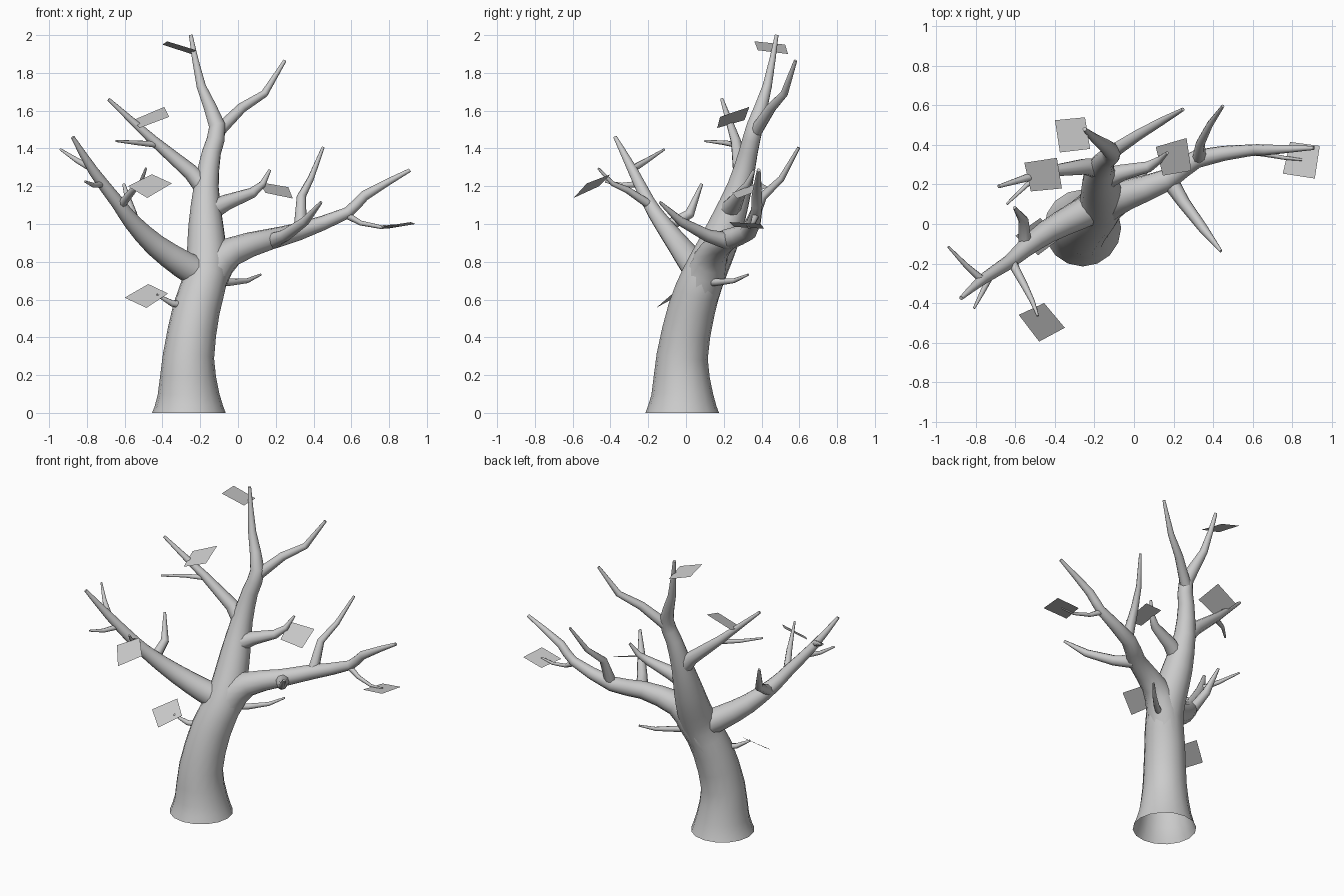
import bpy, bmesh, math
from mathutils import Vector


def tube(name, pts, sides=12, smooth=1, cap_start=True):
    """Tapered tube through (x, y, z, radius) points with softened bends."""
    p = [Vector(q) for q in pts]
    path = []
    for i in range(len(p) - 1):
        path.append(p[i])
        a, b, c, d = p[max(i - 1, 0)], p[i], p[i + 1], p[min(i + 2, len(p) - 1)]
        for k in range(1, smooth + 1):
            t = k / (smooth + 1)
            path.append(0.5 * (2 * b + (c - a) * t + (2 * a - 5 * b + 4 * c - d) * t * t
                               + (3 * b - a - 3 * c + d) * t ** 3))
    path.append(p[-1])
    centres = [q.to_3d() for q in path]
    bm = bmesh.new()
    rings, side = [], None
    for i, q in enumerate(path):
        if i == 0 and not cap_start:
            tan = Vector((0, 0, 1))      # flat cut on the ground
        else:
            tan = (centres[min(i + 1, len(path) - 1)] - centres[max(i - 1, 0)]).normalized()
        if side is None:
            side = tan.orthogonal()
        side = (side - tan * side.dot(tan)).normalized()
        other = tan.cross(side)
        ring = []
        for k in range(sides):
            a = 2 * math.pi * k / sides
            ring.append(bm.verts.new(centres[i] + q.w * (side * math.cos(a) + other * math.sin(a))))
        rings.append(ring)
    for r, s in zip(rings, rings[1:]):
        for k in range(sides):
            n = (k + 1) % sides
            bm.faces.new((r[k], r[n], s[n], s[k]))
    bm.faces.new(rings[-1])
    if cap_start:
        bm.faces.new(rings[0][::-1])
    for f in bm.faces:
        f.smooth = len(f.verts) == 4
    me = bpy.data.meshes.new(name)
    bm.to_mesh(me)
    bm.free()
    bpy.context.collection.objects.link(bpy.data.objects.new(name, me))


def leaf(name, corners):
    me = bpy.data.meshes.new(name)
    me.from_pydata(corners, [], [(0, 1, 2, 3)])
    bpy.context.collection.objects.link(bpy.data.objects.new(name, me))


# Trunk, open at the ground, running up to the top tip
tube("trunk", [(-.26, -.02, 0, .195), (-.262, -.02, .1, .163), (-.262, -.02, .3, .136),
               (-.22, .03, .55, .125), (-.17, .09, .72, .115), (-.165, .155, .86, .105),
               (-.17, .215, 1.0, .092), (-.168, .285, 1.2, .066), (-.14, .33, 1.38, .05),
               (-.11, .365, 1.52, .044), (-.195, .43, 1.73, .025), (-.25, .48, 2.0, .01)],
     sides=16, cap_start=False)

# Main limbs
tube("right_limb", [(-.21, .05, .6, .115), (-.14, .11, .75, .105), (-.03, .15, .855, .077),
                    (.17, .225, .92, .056), (.32, .33, .96, .047), (.58, .372, 1.06, .03),
                    (.67, .375, 1.15, .027), (.91, .385, 1.285, .01)])
tube("left_limb", [(-.17, .1, .72, .085), (-.29, .04, .785, .075), (-.44, -.04, .89, .06),
                   (-.56, -.13, 1.01, .045), (-.635, -.195, 1.11, .036),
                   (-.765, -.28, 1.28, .027), (-.875, -.375, 1.46, .01)])
tube("top_right_branch", [(-.125, .355, 1.47, .036), (.02, .45, 1.615, .027),
                          (.14, .52, 1.69, .02), (.248, .58, 1.865, .009)], 10, 0)
tube("upper_left_branch", [(-.16, .28, 1.17, .055), (-.25, .29, 1.275, .042),
                           (-.44, .265, 1.435, .027), (-.685, .19, 1.66, .009)], 10, 0)
tube("short_right_branch", [(-.17, .22, 1.06, .06), (-.06, .26, 1.115, .042),
                            (.075, .29, 1.165, .028), (.13, .325, 1.21, .018),
                            (.168, .36, 1.285, .008)], 10, 0)

# Side twigs
twigs = {
    "right_up_twig": [(.33, .33, .97, .036), (.335, .405, 1.145, .024),
                      (.385, .505, 1.24, .017), (.45, .597, 1.405, .008)],
    "right_front_twig": [(.18, .22, .91, .045), (.25, .11, .94, .033),
                         (.355, -.03, 1.015, .024), (.44, -.138, 1.115, .008)],
    "right_end_twig": [(.57, .37, 1.05, .02), (.65, .355, 1.005, .013),
                       (.76, .335, .983, .01), (.85, .325, .993, .006)],
    "upper_left_twig": [(-.42, .27, 1.42, .018), (-.54, .2, 1.43, .012), (-.645, .1, 1.44, .006)],
    "left_end_twig": [(-.765, -.285, 1.29, .02), (-.85, -.21, 1.335, .014),
                      (-.94, -.115, 1.395, .006)],
    "left_small_twig": [(-.72, -.25, 1.21, .018), (-.765, -.34, 1.205, .013),
                        (-.81, -.427, 1.225, .006)],
    "left_front_twig": [(-.62, -.19, 1.1, .024), (-.555, -.31, 1.18, .018),
                        (-.515, -.39, 1.215, .013), (-.487, -.465, 1.295, .006)],
    "left_back_twig": [(-.55, -.11, .98, .034), (-.56, .02, 1.055, .026), (-.605, .083, 1.212, .008)],
    "trunk_left_twig": [(-.28, .0, .57, .022), (-.35, -.04, .58, .017), (-.43, -.07, .625, .007)],
    "trunk_right_twig": [(-.15, .09, .69, .024), (-.04, .17, .692, .019),
                         (.05, .255, .7, .013), (.12, .33, .732, .006)],
}
for name, pts in twigs.items():
    tube(name, pts, 8, 0)

# Square leaves
leaf("leaf_top", [(-.4, .525, 1.95), (-.248, .54, 1.9), (-.222, .38, 1.92), (-.375, .362, 1.967)])
leaf("leaf_upper_left", [(-.555, .31, 1.55), (-.39, .335, 1.62), (-.365, .18, 1.567), (-.522, .165, 1.508)])
leaf("leaf_middle_right", [(.11, .39, 1.222), (.266, .435, 1.195), (.29, .27, 1.135), (.146, .245, 1.165)])
leaf("leaf_far_right", [(.79, .415, .975), (.94, .395, 1.0), (.915, .23, 1.01), (.753, .255, .985)])
leaf("leaf_left_front", [(-.583, -.46, 1.2), (-.455, -.4, 1.263), (-.35, -.525, 1.215), (-.48, -.595, 1.138)])
leaf("leaf_low_left", [(-.6, -.06, .61), (-.475, .03, .682), (-.37, -.07, .632), (-.485, -.158, .556)])
